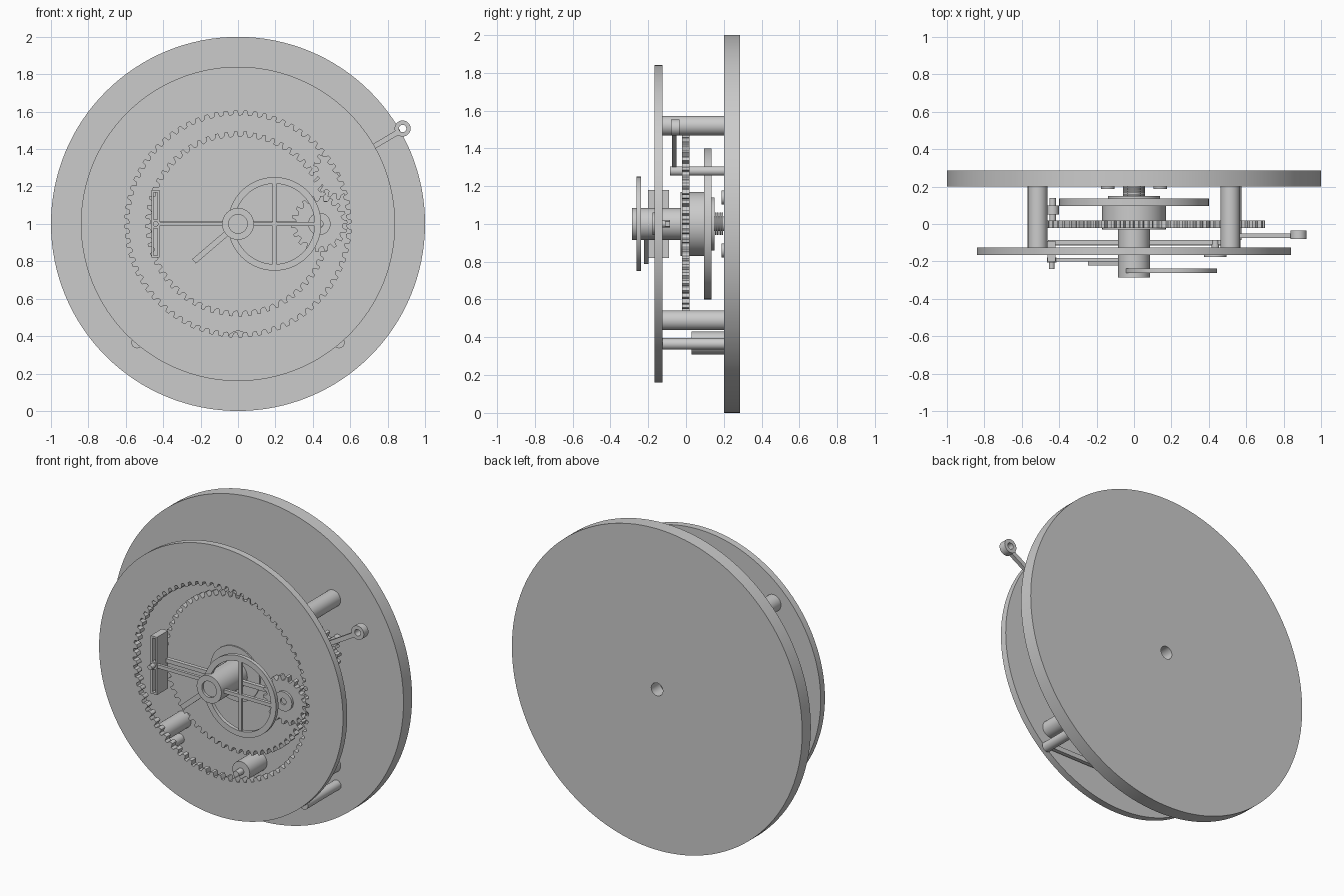
import bpy, bmesh, math
from mathutils import Vector

if "Cube" in bpy.data.objects:
    bpy.data.objects.remove(bpy.data.objects["Cube"])


def finish(name, bm):
    bmesh.ops.recalc_face_normals(bm, faces=bm.faces)
    me = bpy.data.meshes.new(name)
    bm.to_mesh(me)
    bm.free()
    ob = bpy.data.objects.new(name, me)
    bpy.context.collection.objects.link(ob)
    bpy.ops.object.select_all(action='DESELECT')
    ob.select_set(True)
    bpy.context.view_layer.objects.active = ob
    bpy.ops.object.shade_smooth_by_angle(angle=math.radians(25))
    return ob


def outline(r, n, teeth=0, depth=0.0):
    """Circle, or a toothed circle with six points per tooth."""
    if not teeth:
        return [(r * math.cos(2 * math.pi * i / n), r * math.sin(2 * math.pi * i / n)) for i in range(n)]
    pts = []
    for t in range(teeth):
        for f, k in ((-.5, 1), (-.32, 1), (-.26, .75), (-.16, 0), (.16, 0), (.26, .75)):
            a = 2 * math.pi * (t + f + .24) / teeth
            rr = r - depth * k
            pts.append((rr * math.cos(a), rr * math.sin(a)))
    return pts


def prism(name, c, y0, y1, outer, inner=None):
    """Extrude an outline along y; inner (same point count) makes a hole."""
    bm = bmesh.new()
    def loop(p, y):
        return [bm.verts.new((c[0] + a, y, c[1] + b)) for a, b in p]
    n = len(outer)
    o0, o1 = loop(outer, y0), loop(outer, y1)
    i0, i1 = (loop(inner, y0), loop(inner, y1)) if inner else (None, None)
    for i in range(n):
        j = (i + 1) % n
        bm.faces.new((o0[i], o0[j], o1[j], o1[i]))
        if inner:
            bm.faces.new((i0[i], i0[j], i1[j], i1[i]))
            bm.faces.new((o0[i], o0[j], i0[j], i0[i]))
            bm.faces.new((o1[i], o1[j], i1[j], i1[i]))
    if not inner:
        bm.faces.new(o0)
        bm.faces.new(o1)
    return finish(name, bm)


def disc(name, c, r, y0, y1, hole=0, n=48):
    return prism(name, c, y0, y1, outline(r, n), outline(hole, n) if hole else None)


def bar(name, a, b, w, y0, y1):
    """Straight flat bar between two (x, z) points."""
    a, b = Vector(a), Vector(b)
    d = (b - a).normalized()
    s = Vector((-d.y, d.x)) * w / 2
    return prism(name, (0, 0), y0, y1, [tuple(p) for p in (a - s, b - s, b + s, a + s)])


C = (0, 1)

# Plates and pillars
disc("back_plate", C, 1.0, .2, .285, .04, 128)
prism("front_plate", C, -.167, -.125, outline(.84, 432), outline(.605, 0, 72, .025))
for sx, side in ((-1, "left"), (1, "right")):
    for z, lvl in ((1.52, "upper"), (.49, "lower")):
        disc(f"{lvl}_{side}_pillar", (sx * .515, z), .052, -.125, .2)
    disc(f"{side}_thin_post", (sx * .54, .365), .03, -.125, .2, n=32)
bar("lower_cross_bar", (-.54, .365), (.54, .365), .03, -.115, -.09)
disc("lower_barrel", (0, .37), .06, .03, .2, .02)
disc("lower_barrel_pin", (0, .37), .02, -.02, .2, n=24)

# Main gear with drum and driving pinion
prism("main_gear", C, -.022, .018, outline(.495, 0, 60, .028))
disc("gear_boss", C, .17, -.03, -.02)
disc("drum", C, .17, .018, .1, n=64)
disc("drum_cap", C, .14, .1, .15, n=64)
prism("drive_pinion", (.55, 1.28), -.022, .018, outline(.15, 0, 18, .028))
disc("drive_pinion_axle", (.55, 1.28), .025, -.085, .2, n=24)

# Lever with an eye at its end
bar("lever_rod", (.55, 1.31), (.855, 1.49), .028, -.075, -.05)
disc("lever_eye", (.88, 1.51), .043, -.08, -.035, .02, 32)

# Balance wheel behind the gear
disc("balance_rim", C, .4, .095, .135, .34, 96)
bar("balance_spoke_horizontal", (-.36, 1), (.36, 1), .05, .1, .13)
bar("balance_spoke_vertical", (0, .64), (0, 1.36), .05, .1, .13)
disc("rear_stud_head", (-.435, 1), .033, .05, .1, n=24)
disc("rear_stud_stem", (-.435, 1), .018, .018, .14, n=24)

# Stacked coils and feet against the back plate
disc("rear_axle", C, .038, .15, .2, n=32)
for i in range(4):
    disc(f"coil_{i+1}", C, .06, .153 + i * .012, .161 + i * .012, .03, 32)
for sx in (-1, 1):
    for sz in (-1, 1):
        disc("back_foot", (sx * .14, 1 + sz * .14), .037, .188, .2, n=32)

# Central tube
disc("central_tube", C, .085, -.285, -.02, .05, 64)
disc("central_tube_core", C, .05, -.27, -.02)

# Planet pinion on its carrier arm
bar("carrier_arm", (-.46, 1), (.47, 1), .025, -.11, -.085)
prism("planet_pinion", (.435, 1), -.162, -.125, outline(.15, 0, 18, .027), outline(.02, 108))
disc("planet_boss", (.435, 1), .06, -.177, -.162, .02, 32)
disc("planet_axle", (.435, 1), .02, -.165, -.085, n=24)

# Front spoked ring, offset to the right
R = (.195, 1)
disc("front_ring", R, .25, -.262, -.238, .215, 96)
bar("front_ring_spoke_horizontal", (0, 1), (.43, 1), .022, -.26, -.24)
bar("front_ring_spoke_vertical", (.195, .77), (.195, 1.23), .02, -.258, -.242)

# Left arm with pin and slotted guide
bar("guide_arm", (-.44, 1), (-.06, 1), .022, -.2, -.182)
disc("guide_pin", (-.44, 1), .015, -.24, -.085, n=24)
disc("guide_pin_collar", (-.44, 1), .025, -.205, -.18, n=24)
for x in (-.456, -.424):
    bar("guide_rail", (x, .82), (x, 1.18), .011, -.2, -.09)
for z in (.826, 1.174):
    bar("guide_end", (-.46, z), (-.42, z), .012, -.2, -.09)

# Diagonal pointer
bar("pointer", (-.235, .8), (-.04, .967), .03, -.222, -.198)
